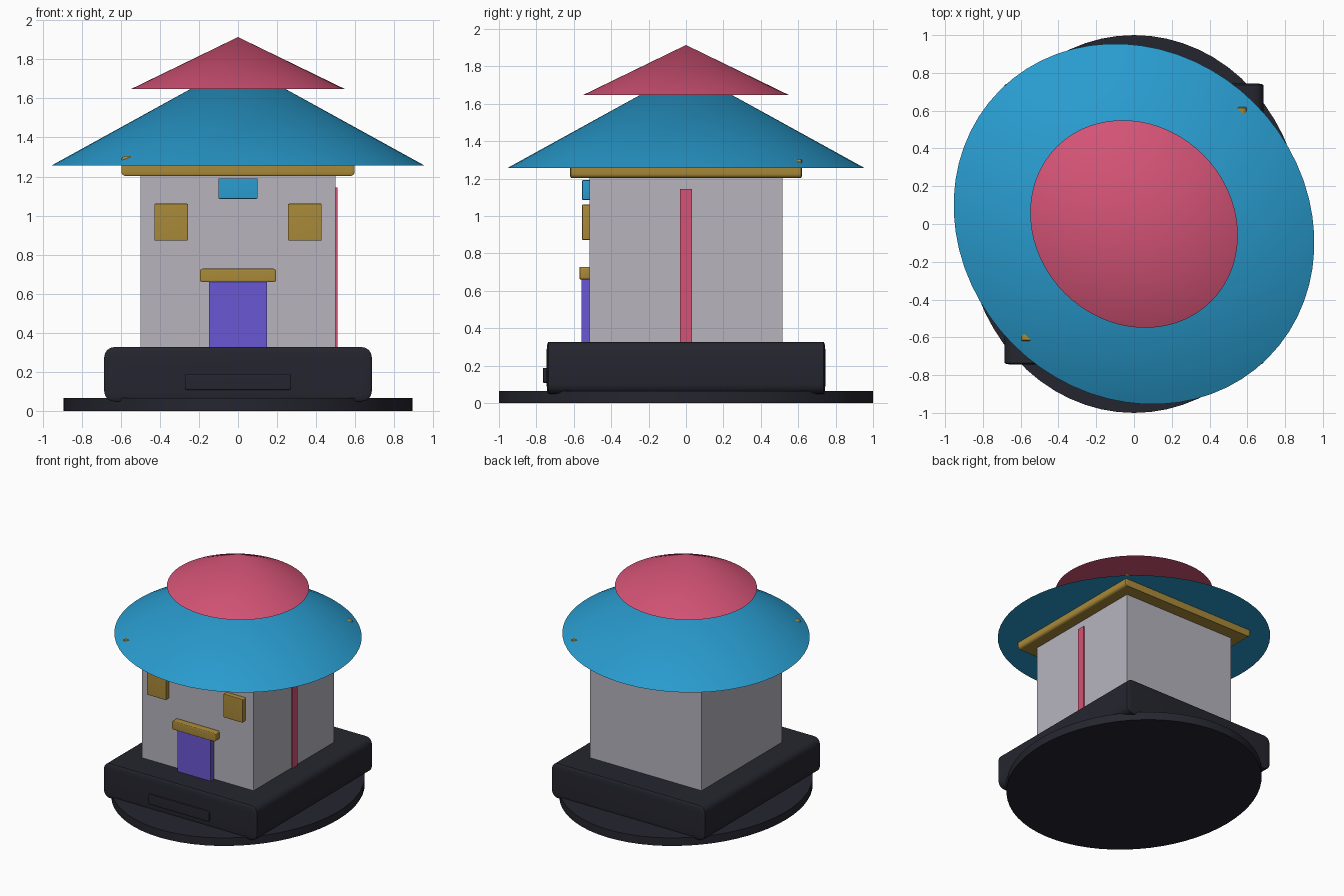
import bpy
import bmesh
import math
from mathutils import Matrix

if "Cube" in bpy.data.objects:
    bpy.data.objects.remove(bpy.data.objects["Cube"])


def material(name, rgb):
    """Flat colour from sRGB 0-255."""
    m = bpy.data.materials.new(name)
    m.diffuse_color = [((c / 255 + 0.055) / 1.055) ** 2.4 for c in rgb] + [1]
    m.use_nodes = True
    m.node_tree.nodes["Principled BSDF"].inputs["Base Color"].default_value = m.diffuse_color
    return m


BLUE = material("roof blue", (41, 156, 207))
RED = material("cap red", (212, 83, 118))
GREY = material("wall grey", (183, 180, 190))
GOLD = material("trim gold", (170, 138, 57))
VIOLET = material("door violet", (106, 87, 212))
DARK = material("base dark", (37, 37, 47))


def finish(name, bm, mat, smooth=True):
    bmesh.ops.recalc_face_normals(bm, faces=bm.faces)
    me = bpy.data.meshes.new(name)
    bm.to_mesh(me)
    bm.free()
    me.materials.append(mat)
    ob = bpy.data.objects.new(name, me)
    bpy.context.collection.objects.link(ob)
    if smooth:
        bpy.context.view_layer.objects.active = ob
        ob.select_set(True)
        bpy.ops.object.shade_smooth_by_angle(angle=math.radians(35))
        ob.select_set(False)
    return ob


def box(name, x, y, z, mat, bevel=0.0, depth_squash=1.0):
    """Box between (min, max) pairs; depth_squash flattens the bevel along y."""
    bm = bmesh.new()
    bmesh.ops.create_cube(bm, size=1)
    size = [b - a for a, b in (x, y, z)]
    centre = [(a + b) / 2 for a, b in (x, y, z)]
    bmesh.ops.scale(bm, vec=(size[0], size[1] * depth_squash, size[2]), verts=bm.verts)
    if bevel:
        bmesh.ops.bevel(bm, geom=bm.edges[:], offset=bevel, segments=4,
                        profile=0.5, affect='EDGES')
    bmesh.ops.scale(bm, vec=(1, 1 / depth_squash, 1), verts=bm.verts)
    bmesh.ops.translate(bm, vec=centre, verts=bm.verts)
    return finish(name, bm, mat, bevel > 0)


def round_part(name, rx, ry, z0, z1, top, mat, turn=0.0):
    """Elliptical cone or disc, turned about z."""
    bm = bmesh.new()
    bmesh.ops.create_cone(bm, cap_ends=True, segments=64, radius1=1,
                          radius2=top, depth=z1 - z0)
    bm.transform(Matrix.Translation((0, 0, (z0 + z1) / 2))
                 @ Matrix.Rotation(turn, 4, 'Z')
                 @ Matrix.Diagonal((rx, ry, 1, 1)))
    return finish(name, bm, mat)


# Ground disc and plinth
round_part("ground_disc", 0.893, 1.0, 0, 0.065, 1, DARK)
box("plinth", (-0.685, 0.685), (-0.745, 0.745), (0.048, 0.327), DARK, 0.052, 5)
box("plinth_plaque", (-0.272, 0.272), (-0.765, -0.735), (0.108, 0.187), DARK, 0.012, 4)

# Walls and eave trim
box("walls", (-0.5, 0.5), (-0.515, 0.515), (0.3, 1.22), GREY)
box("eave_trim", (-0.597, 0.597), (-0.62, 0.62), (1.203, 1.305), GOLD, 0.022, 4)

# Front details
box("door", (-0.148, 0.148), (-0.56, -0.5), (0.32, 0.662), VIOLET)
box("door_canopy", (-0.194, 0.194), (-0.57, -0.5), (0.66, 0.728), GOLD, 0.012, 3)
for side, name in ((-1, "left_window"), (1, "right_window")):
    cx = side * 0.342
    box(name, (cx - 0.086, cx + 0.086), (-0.555, -0.5), (0.872, 1.061), GOLD, 0.006, 3)
box("front_plate", (-0.1, 0.1), (-0.555, -0.5), (1.086, 1.191), BLUE, 0.006, 3)

# Upright stripe on the right wall
box("side_stripe", (0.49, 0.51), (-0.031, 0.031), (0.32, 1.145), RED)

# Two tier elliptical roof, long axis on the diagonal
round_part("lower_roof", 1.003, 0.904, 1.257, 1.782, 0, BLUE, math.radians(-45))
round_part("roof_cap", 0.579, 0.519, 1.647, 1.914, 0, RED, math.radians(-45))
